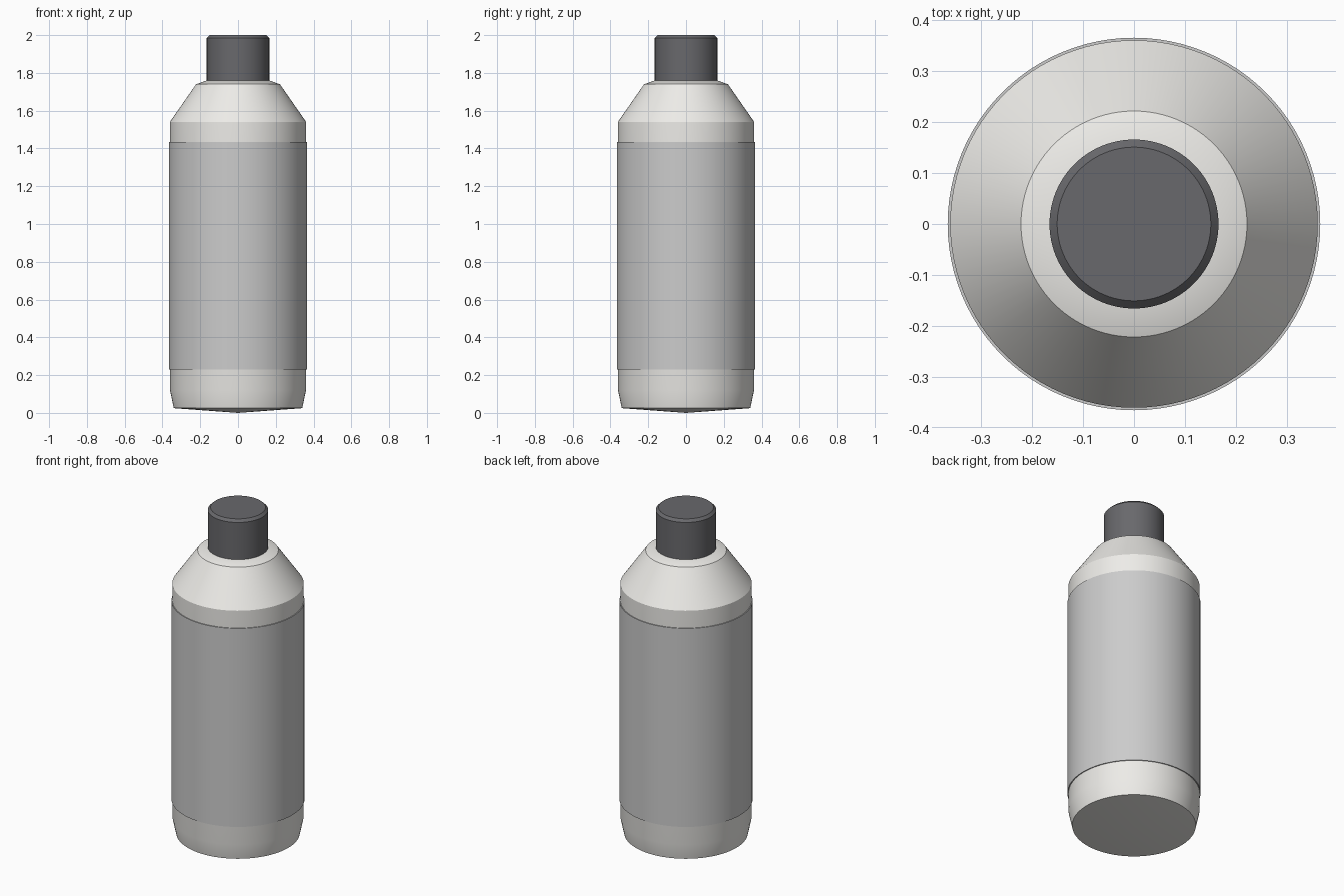
import bpy, bmesh
from math import cos, sin, pi, radians

if "Cube" in bpy.data.objects:
    bpy.data.objects.remove(bpy.data.objects["Cube"])

SEGMENTS = 96


def material(name, rgb):
    m = bpy.data.materials.new(name)
    m.diffuse_color = (*rgb, 1)
    m.use_nodes = True
    m.node_tree.nodes["Principled BSDF"].inputs["Base Color"].default_value = m.diffuse_color
    return m


def lathe(name, profile, mat, closed=False):
    """Spin (radius, height) points around z; radius 0 becomes a pole."""
    bm = bmesh.new()
    rings = []
    for r, z in profile:
        count = SEGMENTS if r > 0 else 1
        rings.append([bm.verts.new((r * cos(2 * pi * i / SEGMENTS),
                                    r * sin(2 * pi * i / SEGMENTS), z))
                      for i in range(count)])
    pairs = list(zip(rings, rings[1:]))
    if closed:
        pairs.append((rings[-1], rings[0]))
    for a, b in pairs:
        for i in range(SEGMENTS):
            j = (i + 1) % SEGMENTS
            quad = [a[i % len(a)], a[j % len(a)], b[j % len(b)], b[i % len(b)]]
            bm.faces.new(list(dict.fromkeys(quad)))
    bmesh.ops.recalc_face_normals(bm, faces=bm.faces)
    mesh = bpy.data.meshes.new(name)
    bm.to_mesh(mesh)
    bm.free()
    ob = bpy.data.objects.new(name, mesh)
    bpy.context.collection.objects.link(ob)
    mesh.materials.append(mat)
    bpy.ops.object.select_all(action='DESELECT')
    ob.select_set(True)
    bpy.context.view_layer.objects.active = ob
    bpy.ops.object.shade_smooth_by_angle(angle=radians(25))
    return ob


white = material("off_white", (0.85, 0.84, 0.81))
grey = material("label_grey", (0.55, 0.55, 0.55))
dark = material("cap_grey", (0.14, 0.14, 0.15))

# bottle body: shallow cone base, tapered foot, straight wall, sloped shoulder
lathe("bottle_body", [(0, 0), (0.34, 0.025), (0.36, 0.12), (0.361, 1.54),
                      (0.222, 1.74), (0.165, 1.76), (0, 1.76)], white)

# thin label sleeve around the straight wall
lathe("label_sleeve", [(0.3605, 0.23), (0.366, 0.23),
                       (0.366, 1.435), (0.3605, 1.435)], grey, closed=True)

# cap with a small chamfer on the top rim
lathe("cap", [(0, 1.755), (0.166, 1.755), (0.166, 1.985),
              (0.151, 2.0), (0, 2.0)], dark)
